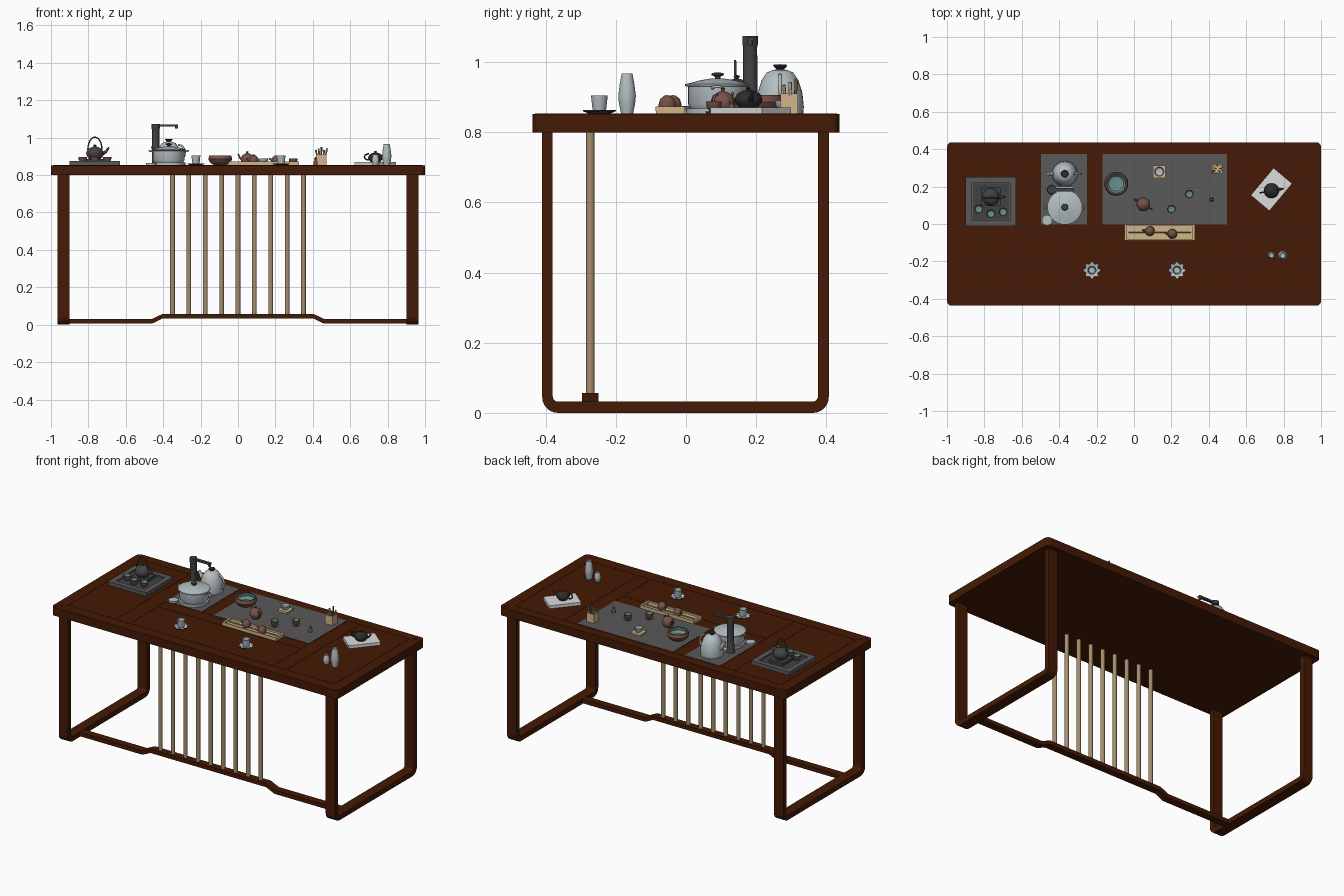
import bpy, bmesh, math
from math import sin, cos, pi, radians
from mathutils import Vector, Matrix

if "Cube" in bpy.data.objects:
    bpy.data.objects.remove(bpy.data.objects["Cube"], do_unlink=True)


def material(name, r, g, b):
    m = bpy.data.materials.new(name)
    m.use_nodes = True
    m.diffuse_color = (r, g, b, 1)
    m.node_tree.nodes["Principled BSDF"].inputs["Base Color"].default_value = (r, g, b, 1)
    return m


WOOD = material("walnut", .06, .010, .0015)
SLATE = material("slate grey", .10, .10, .10)
IRON = material("iron grey", .055, .055, .058)
BLACK = material("charcoal", .025, .025, .025)
STEEL = material("pale steel", .46, .52, .54)
PAPER = material("paper white", .72, .72, .72)
BRASS = material("aged brass", .38, .27, .155)
CLAY = material("terracotta", .18, .085, .062)
TAN = material("bamboo", .64, .46, .25)
TEAL = material("celadon", .14, .28, .26)
TOP = .852


def finish(name, bm, mats, smooth=False):
    bmesh.ops.recalc_face_normals(bm, faces=bm.faces[:])
    me = bpy.data.meshes.new(name)
    bm.to_mesh(me)
    bm.free()
    ob = bpy.data.objects.new(name, me)
    bpy.context.collection.objects.link(ob)
    for m in mats:
        me.materials.append(m)
    if smooth:
        bpy.ops.object.select_all(action='DESELECT')
        ob.select_set(True)
        bpy.context.view_layer.objects.active = ob
        bpy.ops.object.shade_smooth_by_angle(angle=radians(40))
    return ob


def box(name, x0, x1, y0, y1, z0, z1, mat, corner=0, turn=0):
    bm = bmesh.new()
    bmesh.ops.create_cube(bm, size=1)
    bmesh.ops.scale(bm, vec=(x1 - x0, y1 - y0, z1 - z0), verts=bm.verts)
    if corner:
        up = [e for e in bm.edges if abs(e.verts[0].co.z - e.verts[1].co.z) > 1e-5]
        bmesh.ops.bevel(bm, geom=up, offset=corner, segments=4, affect='EDGES', profile=.5)
    bmesh.ops.rotate(bm, matrix=Matrix.Rotation(turn, 3, 'Z'), verts=bm.verts)
    bmesh.ops.translate(bm, vec=((x0 + x1) / 2, (y0 + y1) / 2, (z0 + z1) / 2), verts=bm.verts)
    return finish(name, bm, [mat])


def prism(name, points, depth, mat):
    """Extrude a closed 3D outline along the depth vector."""
    bm = bmesh.new()
    face = bm.faces.new([bm.verts.new(p) for p in points])
    new = bmesh.ops.extrude_face_region(bm, geom=[face], use_keep_orig=True)["geom"]
    bmesh.ops.translate(bm, vec=depth, verts=[v for v in new if isinstance(v, bmesh.types.BMVert)])
    return finish(name, bm, [mat])


def lathe(name, x, y, z, profile, mat, inner=None, start=99, segs=24, petals=0):
    """Spin (radius, height) pairs; rings from start onward use the inner colour."""
    bm = bmesh.new()
    rings = []
    for r, h in profile:
        if r == 0:
            rings.append([bm.verts.new((x, y, z + h))] * segs)
            continue
        ring = []
        for i in range(segs):
            a = 2 * pi * i / segs
            rr = r * (1 + (.14 * cos(petals * a) if petals else 0))
            ring.append(bm.verts.new((x + rr * cos(a), y + rr * sin(a), z + h)))
        rings.append(ring)
    for k, (a, b) in enumerate(zip(rings, rings[1:])):
        for i in range(segs):
            j = (i + 1) % segs
            vs = list(dict.fromkeys([a[i], a[j], b[j], b[i]]))
            bm.faces.new(vs).material_index = 1 if k >= start else 0
    return finish(name, bm, [mat] + ([inner] if inner else []), True)


def tube(name, points, radius, mat, end=None):
    """Round bar along a polyline, tapering to the end radius."""
    cu = bpy.data.curves.new(name, 'CURVE')
    cu.dimensions = '3D'
    cu.bevel_depth, cu.bevel_resolution, cu.use_fill_caps = radius, 2, True
    sp = cu.splines.new('POLY')
    sp.points.add(len(points) - 1)
    for i, p in enumerate(points):
        sp.points[i].co = (*p, 1)
        sp.points[i].radius = 1 + ((end or radius) / radius - 1) * i / (len(points) - 1)
    cu.materials.append(mat)
    ob = bpy.data.objects.new(name, cu)
    bpy.context.collection.objects.link(ob)
    bpy.ops.object.select_all(action='DESELECT')
    ob.select_set(True)
    bpy.context.view_layer.objects.active = ob
    bpy.ops.object.convert(target='MESH')
    return ob


def arc(x, y, z, rx, rz, a0, a1, turn=0, n=12):
    """Points of an upright arc, turned about the vertical."""
    out = []
    for i in range(n + 1):
        a = radians(a0 + (a1 - a0) * i / n)
        out.append((x + rx * cos(a) * cos(turn), y + rx * cos(a) * sin(turn), z + rz * sin(a)))
    return out


def joint(x0, y0, x1, y1):
    """Thin bead along a joint between two boards."""
    half, cx, cy = math.hypot(x1 - x0, y1 - y0) / 2, (x0 + x1) / 2, (y0 + y1) / 2
    box("board_joint", cx - half, cx + half, cy - .003, cy + .003, TOP - .002, TOP + .0015, WOOD,
        0, math.atan2(y1 - y0, x1 - x0))


# Table top with board joints and inset slate panels
box("table_top", -1, 1, -.437, .437, .8, TOP, WOOD, .025)
for y, half in ((.377, .93), (-.365, .93), (-.085, .5), (-.005, .5)):
    joint(-half, y, half, y)
for x in (-.93, -.6, -.5, .5, .59, .93):
    joint(x, -.365, x, .377)
for x in (-.25, -.17):
    joint(x, -.005, x, .377)
for s in (-1, 1):
    joint(s * .93, .377, s * .988, .428)
    joint(s * .93, -.365, s * .988, -.428)
box("stove_panel", -.498, -.252, -.003, .373, TOP - .002, TOP + .002, SLATE)
box("tea_panel", -.168, .498, -.003, .373, TOP - .002, TOP + .002, SLATE)


# U-shaped leg frames with rounded feet
def foot(cy, cz, r, a0):
    return [(cy + r * cos(radians(a0 + t)), cz + r * sin(radians(a0 + t))) for t in range(0, 91, 15)]


outline = [(-.41, .8)] + foot(-.365, .045, .045, 180) + foot(.362, .045, .045, 270) + [(.407, .8), (.376, .8)]
outline += foot(.361, .047, .015, 270)[::-1] + foot(-.365, .047, .015, 180)[::-1] + [(-.38, .8)]
for side, x in (("right", -.965), ("left", .9)):
    prism(side + "_leg_frame", [(x, y, z) for y, z in outline], (.065, 0, 0), WOOD)

# Raised stretcher and row of rods
low = [(-.93, .006), (-.46, .006), (-.405, .032)]
edge = low + [(-x, z) for x, z in low[::-1]]
edge += [(x, z + .025) for x, z in edge[::-1]]
prism("stretcher", [(x, -.296, z) for x, z in edge], (0, .046, 0), WOOD)
for i in range(9):
    lathe("rod", -.35 + .0875 * i, -.273, 0, [(0, .05), (.0125, .05), (.0125, .802), (0, .802)], BRASS, segs=16)


# Reusable tableware
def cup(x, y, z, r, h, mat, inside):
    lathe("tea_cup", x, y, z, [(0, 0), (r * .55, 0), (r * .9, h * .45), (r, h), (r * .88, h),
                               (r * .75, h * .45), (0, h * .2)], mat, inside, 4)


def teapot(name, x, y, z, r, h, mat, turn, side_handle=True):
    lathe(name + "_body", x, y, z, [(0, 0), (r * .65, 0), (r * .95, h * .25), (r, h * .42), (r * .8, h * .68),
                                    (r * .55, h * .76), (r * .3, h * .83), (r * .1, h * .86),
                                    (r * .2, h * .95), (0, h)], mat)
    d = Vector((cos(turn), sin(turn), 0))
    c = Vector((x, y, z))
    tube(name + "_spout", [c + d * r * .8 + Vector((0, 0, h * .35)), c + d * r * 1.25 + Vector((0, 0, h * .5)),
                           c + d * r * 1.6 + Vector((0, 0, h * .8))], r * .22, mat, r * .1)
    if side_handle:
        tube(name + "_handle", arc(x - d.x * r * .9, y - d.y * r * .9, z + h * .45, r * .6, h * .28,
                                   90, 270, turn), r * .1, mat)


# Stove tray with iron pot and three cups
box("tray_base", -.9, -.63, -.012, .252, TOP, .866, SLATE)
for x0, x1, y0, y1 in ((-.9, -.866, -.012, .252), (-.664, -.63, -.012, .252),
                       (-.866, -.664, -.012, .02), (-.866, -.664, .22, .252)):
    box("tray_rim", x0, x1, y0, y1, .86, .875, SLATE)
box("tray_inset", -.862, -.668, .024, .216, .864, .868, IRON)
box("burner", -.815, -.715, .095, .195, .866, .886, IRON)
teapot("iron_pot", -.765, .145, .886, .047, .078, IRON, 0, False)
tube("iron_pot_handle", arc(-.765, .14, .935, .038, .068, 0, 180), .0035, IRON)
for x, y in ((-.83, .08), (-.765, .055), (-.7, .065)):
    cup(x, y, .868, .024, .03, CLAY, TEAL)

# Cooking pot on its base
lathe("hob_base", -.37, .09, TOP, [(0, 0), (.088, 0), (.088, .016), (0, .016)], STEEL, segs=32)
lathe("pot", -.37, .09, .868, [(0, 0), (.078, 0), (.084, .012), (.084, .062), (.093, .064), (.093, .069),
                               (.08, .072), (.05, .08), (.02, .085), (0, .086)], STEEL, segs=32)
lathe("pot_knob", -.37, .09, .953, [(0, 0), (.008, 0), (.008, .006), (.018, .01), (.016, .016), (0, .018)], IRON)
lathe("control_dial", -.465, .02, TOP, [(0, 0), (.028, 0), (.028, .012), (0, .012)], STEEL)
for s in (-1, 1):
    tube("pot_handle", [(-.37 + s * .085, .075, .925), (-.37 + s * .105, .08, .93),
                        (-.37 + s * .105, .1, .93), (-.37 + s * .085, .105, .925)], .004, STEEL)

# Kettle
lathe("kettle", -.37, .268, TOP, [(0, 0), (.066, 0), (.068, .02), (.064, .06), (.053, .095), (.038, .118),
                                  (.02, .126), (0, .127)], STEEL, segs=32)
lathe("kettle_knob", -.37, .268, .977, [(0, 0), (.008, 0), (.02, .012), (.018, .016), (0, .017)], BLACK)
tube("kettle_spout", [(-.425, .268, .9), (-.445, .268, .93), (-.46, .268, .955)], .014, STEEL, .008)
tube("kettle_handle", arc(-.32, .268, .92, .035, .042, 90, -90), .006, STEEL)

# Water tower with swing arm
lathe("water_tower", -.44, .183, TOP, [(0, 0), (.026, 0), (.021, .01), (.02, .19), (.022, .2), (.022, .222),
                                       (0, .222)], IRON)
box("water_arm", -.44, -.32, .174, .192, 1.06, 1.071, IRON)
tube("water_outlet", [(-.328, .183, 1.068), (-.328, .183, 1.048)], .008, IRON)
box("tower_plate", -.42, -.32, .17, .2, TOP, .866, STEEL)

# Tea panel pieces
lathe("wash_bowl", -.095, .215, TOP + .002, [(0, 0), (.035, 0), (.056, .015), (.064, .032), (.058, .052), (.05, .052),
                                             (.054, .032), (.04, .016), (0, .012)], CLAY, TEAL, 5, 32)
teapot("clay_pot", .05, .105, TOP + .002, .036, .074, CLAY, radians(150))
for x, y in ((.2, .08), (.295, .16)):
    lathe("saucer", x, y, TOP + .002, [(0, 0), (.022, 0), (.026, .005), (0, .005)], CLAY)
    cup(x, y, TOP + .006, .023, .03, CLAY, TEAL)
box("coaster", .102, .168, .247, .313, TOP, .865, TAN)
cup(.135, .28, .865, .027, .025, STEEL, STEEL)
lathe("clay_figure", .415, .13, TOP, [(0, 0), (.01, 0), (.011, .018), (.005, .028), (.008, .036), (0, .046)], CLAY, segs=16)

# Tool holder with bamboo tools
for x0, x1, y0, y1 in ((.418, .424, .27, .32), (.466, .472, .27, .32), (.424, .466, .27, .276), (.424, .466, .314, .32)):
    box("holder_wall", x0, x1, y0, y1, TOP, .91, TAN)
box("holder_floor", .42, .47, .272, .318, TOP, .858, TAN)
for i in range(5):
    x, y = .432 + .007 * i, .285 + .012 * (i % 3)
    tube("tool", [(x, y, .858), (x + .008 * (i - 2), y + .006 * (i % 3 - 1), .935 + .008 * (i % 3))],
         .003, (BRASS, TAN, CLAY)[i % 3], .005)

# Slatted bamboo tray with two clay ornaments
box("bamboo_tray", -.05, .325, -.086, -.004, TOP, .862, TAN)
for y in (-.083, -.007):
    box("bamboo_rail", -.05, .325, y - .004, y + .004, .86, .873, TAN)
for x in (-.045, .32):
    box("bamboo_end", x - .006, x + .006, -.08, -.01, .86, .873, TAN)
tube("tea_stick", [(-.03, -.043, .866), (.305, -.043, .866)], .004, BRASS)
for x, y in ((.085, -.038), (.205, -.053)):
    lathe("clay_ornament", x, y, .862, [(0, 0), (.02, 0), (.026, .014), (.021, .032), (.01, .042), (0, .044)], CLAY)
    tube("ornament_arm", [(x - .022, y, .88), (x - .04, y + .006, .888)], .007, CLAY, .004)

# Books with dark teapot
box("book_stack", .64, .83, .12, .25, TOP, .871, PAPER, 0, radians(50))
teapot("dark_pot", .735, .178, .871, .04, .058, BLACK, radians(10))

# Vases
for x, r, h in ((.735, .02, .058), (.795, .025, .115)):
    lathe("vase", x, -.168, TOP, [(0, 0), (r * .68, 0), (r * .95, h * .3), (r, h * .45), (r * .85, h * .72),
                                  (r * .62, h), (r * .5, h), (r * .5, h * .85), (0, h * .8)], STEEL)

# Flower saucers with cups
for x in (-.225, .23):
    lathe("flower_saucer", x, -.247, TOP, [(0, 0), (.025, 0), (.041, .008), (.041, .011), (.025, .006), (0, .006)],
          IRON, STEEL, 3, 64, 8)
    lathe("guest_cup", x, -.247, TOP + .005, [(0, 0), (.017, 0), (.02, .012), (.024, .048), (.021, .048), (.016, .012),
                                              (0, .01)], STEEL)
